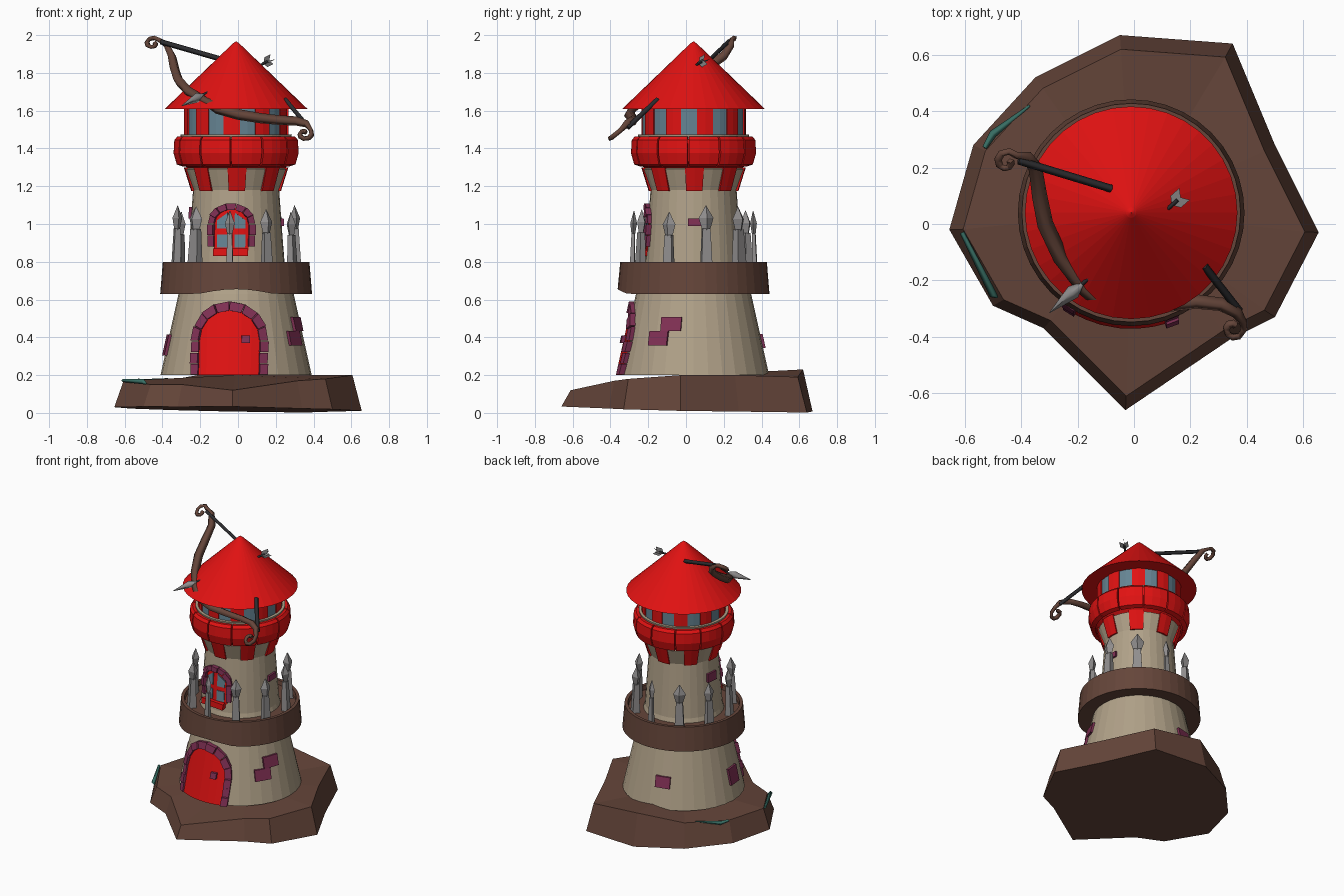
import bpy, bmesh, random
from math import sin, cos, pi, radians, hypot
from mathutils import Vector, Matrix

if "Cube" in bpy.data.objects:
    bpy.data.objects.remove(bpy.data.objects["Cube"])

random.seed(4)
CX, CY = -0.01, 0.04          # tower axis


def material(name, r, g, b):
    m = bpy.data.materials.new(name)
    m.diffuse_color = (r, g, b, 1)
    m.use_nodes = True
    m.node_tree.nodes["Principled BSDF"].inputs["Base Color"].default_value = m.diffuse_color
    return m


RED = material("red_paint", 0.75, 0.006, 0.006)
BROWN = material("brown_wood", 0.13, 0.06, 0.042)
BEIGE = material("beige_plaster", 0.44, 0.36, 0.25)
PURPLE = material("purple_brick", 0.22, 0.03, 0.09)
BLUE = material("blue_glass", 0.13, 0.23, 0.29)
TEAL = material("teal_crystal", 0.04, 0.16, 0.13)
DARK = material("dark_cord", 0.025, 0.025, 0.028)
STEEL = material("steel", 0.28, 0.27, 0.27)


def finish(name, bm, mat):
    bmesh.ops.recalc_face_normals(bm, faces=bm.faces)
    me = bpy.data.meshes.new(name)
    bm.to_mesh(me)
    bm.free()
    me.materials.append(mat)
    ob = bpy.data.objects.new(name, me)
    bpy.context.collection.objects.link(ob)
    return ob


def polar(r, a, z):
    return Vector((CX + r * cos(a), CY + r * sin(a), z))


def sweep(bm, prof, n, a0=0.0, a1=2 * pi):
    """Closed (r, z) profile swept round the tower axis, capped if partial."""
    full = a1 - a0 > 6.28
    rings = [[bm.verts.new(polar(r, a0 + (a1 - a0) * i / n, z)) for r, z in prof]
             for i in range(n if full else n + 1)]
    m = len(prof)
    for i in range(n):
        p, q = rings[i], rings[(i + 1) % len(rings)]
        for j in range(m):
            bm.faces.new((p[j], q[j], q[(j + 1) % m], p[(j + 1) % m]))
    if not full:
        bm.faces.new(rings[0])
        bm.faces.new(rings[-1])


def solid(name, prof, n, mat):
    bm = bmesh.new()
    sweep(bm, prof, n)
    return finish(name, bm, mat)


def sectors(name, prof, count, width, start, mat, n=2):
    bm = bmesh.new()
    for k in range(count):
        c = radians(start) + 2 * pi * k / count
        sweep(bm, prof, n, c - radians(width) / 2, c + radians(width) / 2)
    return finish(name, bm, mat)


WALL = [(0.40, 0.2), (0.305, 0.63), (0.255, 0.8), (0.228, 1.18), (0.268, 1.29)]


def wall_r(z):
    for (r0, z0), (r1, z1) in zip(WALL, WALL[1:]):
        if z <= z1:
            return r0 + (r1 - r0) * (z - z0) / (z1 - z0)
    return WALL[-1][0]


def patch(bm, pts, deg, out, inn=-0.02):
    """Thick tile of (arc length, z) points laid on the tower wall."""
    loops = [[bm.verts.new(polar(wall_r(z) + o, radians(deg) + s / wall_r(z), z))
              for s, z in pts] for o in (out, inn)]
    f, b = loops
    bm.faces.new(f)
    bm.faces.new(b[::-1])
    for i in range(len(f)):
        j = (i + 1) % len(f)
        bm.faces.new((f[i], b[i], b[j], f[j]))


def rect(s, z, w, h):
    return [(s - w / 2, z - h / 2), (s + w / 2, z - h / 2), (s + w / 2, z + h / 2), (s - w / 2, z + h / 2)]


def arch(w, z0, zs, zt, m, k):
    left = [(-w, z0 + (zs - z0) * i / m) for i in range(m)]
    arc = [(-w * cos(pi * j / k), zs + (zt - zs) * sin(pi * j / k)) for j in range(k + 1)]
    return left + arc + [(-s, z) for s, z in left[::-1]]


def brick_arch(name, inner, outer, out):
    bm = bmesh.new()
    for i in range(len(inner) - 1):
        q = [inner[i], inner[i + 1], outer[i + 1], outer[i]]
        cs, cz = sum(p[0] for p in q) / 4, sum(p[1] for p in q) / 4
        patch(bm, [(cs + (s - cs) * .93, cz + (z - cz) * .93) for s, z in q],
              -96, out + 0.008 * (i % 2))
    finish(name, bm, PURPLE)


def arch_panel(name, w, z0, zs, zt, out, mat, n=8):
    bm = bmesh.new()
    top = [(-w * cos(pi * j / n), zs + (zt - zs) * sin(pi * j / n)) for j in range(n + 1)]
    for p, q in zip(top, top[1:]):
        patch(bm, [(p[0], z0), (q[0], z0), q, p], -96, out)
    finish(name, bm, mat)


def tube(name, pts, radii, depth, mat):
    cu = bpy.data.curves.new(name, 'CURVE')
    cu.dimensions = '3D'
    cu.bevel_depth, cu.bevel_resolution, cu.use_fill_caps = depth, 0, True
    sp = cu.splines.new('POLY')
    sp.points.add(len(pts) - 1)
    for p, co, r in zip(sp.points, pts, radii):
        p.co, p.radius = (*co, 1), r
    cu.materials.append(mat)
    ob = bpy.data.objects.new(name, cu)
    bpy.context.collection.objects.link(ob)
    bpy.ops.object.select_all(action='DESELECT')
    ob.select_set(True)
    bpy.context.view_layer.objects.active = ob
    bpy.ops.object.convert(target='MESH')


# rock base: outline x, y and height of the top edge
ROCK = [(-.05, .67, .23), (.35, .64, .19), (.5, .28, .2), (.655, -.03, .2), (.5, -.33, .18), (.34, -.41, .17),
        (-.03, -.66, .12), (-.32, -.37, .15), (-.5, -.29, .15), (-.655, -.02, .17), (-.57, .28, .17), (-.35, .52, .18)]
bm = bmesh.new()
low = [bm.verts.new((x, y, .02 - .015 * x - .02 * y)) for x, y, z in ROCK]
high = [bm.verts.new((x * .925, y * .925, z)) for x, y, z in ROCK]
mid = bm.verts.new((CX, CY, .2))
bm.faces.new(low[::-1])
for i in range(len(ROCK)):
    j = (i + 1) % len(ROCK)
    bm.faces.new((low[i], low[j], high[j], high[i]))
    bm.faces.new((high[i], high[j], mid))
finish("rock_base", bm, BROWN)

# crystal seams on the left rim of the rock
for p, q, r in [((-.61, -.03, .172), (-.485, -.26, .155), (-.5, -.25, .165)),
                ((-.53, .27, .173), (-.37, .42, .18), (-.5, .32, .165))]:
    tube("crystal_seam", [p, r, q], [.6, 1, .3], .014, TEAL)

# tower wall, roof and rings
solid("tower_wall", WALL + [(.25, 1.30), (.25, 1.33), (.01, 1.33), (.01, .2)], 32, BEIGE)
solid("roof", [(.377, 1.61), (.018, 1.955), (.001, 1.967), (.001, 1.615)], 36, RED)
solid("gallery_core", [(.25, 1.29), (.30, 1.33), (.31, 1.45), (.02, 1.455), (.02, 1.3)], 36, RED)
solid("gallery_lip", [(.29, 1.445), (.295, 1.475), (.275, 1.475), (.27, 1.445)], 36, BEIGE)
sectors("gallery_panels", [(.285, 1.305), (.315, 1.315), (.332, 1.375), (.328, 1.445), (.312, 1.463), (.28, 1.463)],
        12, 28.5, -80, RED, 3)
sectors("crown_stripes", [(.22, 1.175), (.238, 1.175), (.277, 1.30), (.25, 1.30)], 8, 21, -89, RED)
sectors("lantern_panels", [(.25, 1.44), (.277, 1.44), (.277, 1.625), (.25, 1.625)], 10, 18, -95, RED)
sectors("lantern_glass", [(.25, 1.44), (.27, 1.44), (.27, 1.625), (.25, 1.625)], 10, 18, -77, BLUE)

# balcony, with its lower edge arched over the door
balcony = solid("balcony", [(.24, .64), (.402, .63), (.388, .80), (.366, .80), (.362, .77), (.24, .77)], 40, BROWN)
for v in balcony.data.vertices:
    if v.co.z < .66 and v.co.y < 0 and abs(v.co.x - CX) < .2:
        v.co.z += .025 * cos((v.co.x - CX) / .2 * pi / 2)

# fence of spear-topped posts
bm = bmesh.new()
for k in range(10):
    a = radians(-96 + 36 * k)
    w = .018 if k in (0, 5) else random.uniform(.026, .036)
    h = random.uniform(1.06, 1.10)
    for turn, wide, prof in [(pi / 4, 1.41, [(w, .76), (w * .7, h - .12)]),
                             (0, 1, [(w * .7, h - .13), (w * 1.2 + .004, h - .065), (.002, h)])]:
        rings = []
        for r, z in prof:
            lean = .325 - .03 * (z - .8)
            c = polar(lean, a, z)
            rings.append([bm.verts.new(c + Matrix.Rotation(a, 3, 'Z') @ Vector(
                (.7 * wide * r * cos(turn + pi * i / 2), wide * r * sin(turn + pi * i / 2), 0))) for i in range(4)])
        bm.faces.new(rings[0])
        bm.faces.new(rings[-1])
        for p, q in zip(rings, rings[1:]):
            for i in range(4):
                bm.faces.new((p[i], p[(i + 1) % 4], q[(i + 1) % 4], q[i]))
finish("fence_posts", bm, STEEL)

# door
arch_panel("door", .165, .2, .38, .55, .012, RED)
brick_arch("door_bricks", arch(.158, .2, .38, .54, 3, 8), arch(.205, .2, .38, .592, 3, 8), .022)
bm = bmesh.new()
patch(bm, rect(.085, .39, .04, .04), -96, .03)
finish("door_handle", bm, PURPLE)

# window
arch_panel("window_frame", .092, .86, 1.0, 1.09, .006, RED)
brick_arch("window_bricks", arch(.088, .88, 1.0, 1.075, 2, 7), arch(.122, .88, 1.0, 1.112, 2, 7), .022)
bm = bmesh.new()
for s in (-1, 1):
    patch(bm, rect(s * .045, .91, .055, .07), -96, .012)
    patch(bm, [(s * .018, .975), (s * .073, .975), (s * .073, 1.02), (s * .018, 1.06)], -96, .012)
finish("window_panes", bm, BLUE)
bm = bmesh.new()
patch(bm, rect(0, .85, .16, .04), -96, .045)
finish("window_sill", bm, RED)

# loose bricks in the wall
bm = bmesh.new()
for deg, z, w, h in [(-20, .47, .11, .075), (-31, .395, .11, .075), (103, .38, .10, .075),
                     (186, .36, .10, .11), (174, 1.06, .08, .06), (3, 1.01, .08, .04)]:
    patch(bm, rect(0, z, w, h), deg, .015)
finish("wall_bricks", bm, PURPLE)


# bow hanging on the roof, both ends rolled into curls
def curl(cx, cz, cy, start, turn):
    return [(cx + (.042 - .0035 * i) * cos(start + turn * i * .75),
             cy + 1.0 * (.042 - .0035 * i) * sin(start + turn * i * .75),
             cz + (.034 - .003 * i) * sin(start + turn * i * .75)) for i in range(9)]


upper = curl(-.452, 1.955, .22, .6, 1)[::-1]
lower = curl(.352, 1.477, -.37, .6, -1)
limb = [(-.38, .24, 1.95), (-.35, .2, 1.89), (-.335, .1, 1.82), (-.315, 0, 1.76), (-.26, -.12, 1.70),
        (-.18, -.23, 1.655), (-.11, -.285, 1.61), (0, -.30, 1.58), (.12, -.285, 1.56), (.22, -.275, 1.55),
        (.31, -.285, 1.545), (.365, -.315, 1.53)]
tube("bow", upper + limb + lower,
     [.5] * 9 + [.75, .9, 1, 1.05, 1, .8, 1, 1.05, 1, .95, .9, .75] + [.5] * 9, .028, BROWN)
tube("bow_string_upper", [(-.41, .225, 1.965), (-.08, .125, 1.87)], [1, 1], .014, DARK)
tube("bow_string_lower", [(.25, -.15, 1.66), (.375, -.31, 1.51)], [1, 1], .014, DARK)

# arrow through the roof
tip, tail = Vector((-.30, -.315, 1.625)), Vector((.155, .085, 1.86))
d = (tail - tip).normalized()
tube("arrow_shaft", [tip + d * .1, tail], [1, 1], .007, DARK)
tube("arrow_head", [tip, tip + d * .12, tip + d * .17], [.05, 1, .2], .026, STEEL)
bm = bmesh.new()
side = d.cross(Vector((0, 0, 1))).normalized()
for n in (side, d.cross(side)):
    for s in (-1, 1):
        bm.faces.new([bm.verts.new(tail + d * u + n * s * v)
                      for u, v in ((-.03, 0), (-.01, .028), (.035, .028), (.015, 0))])
finish("arrow_feathers", bm, STEEL)
